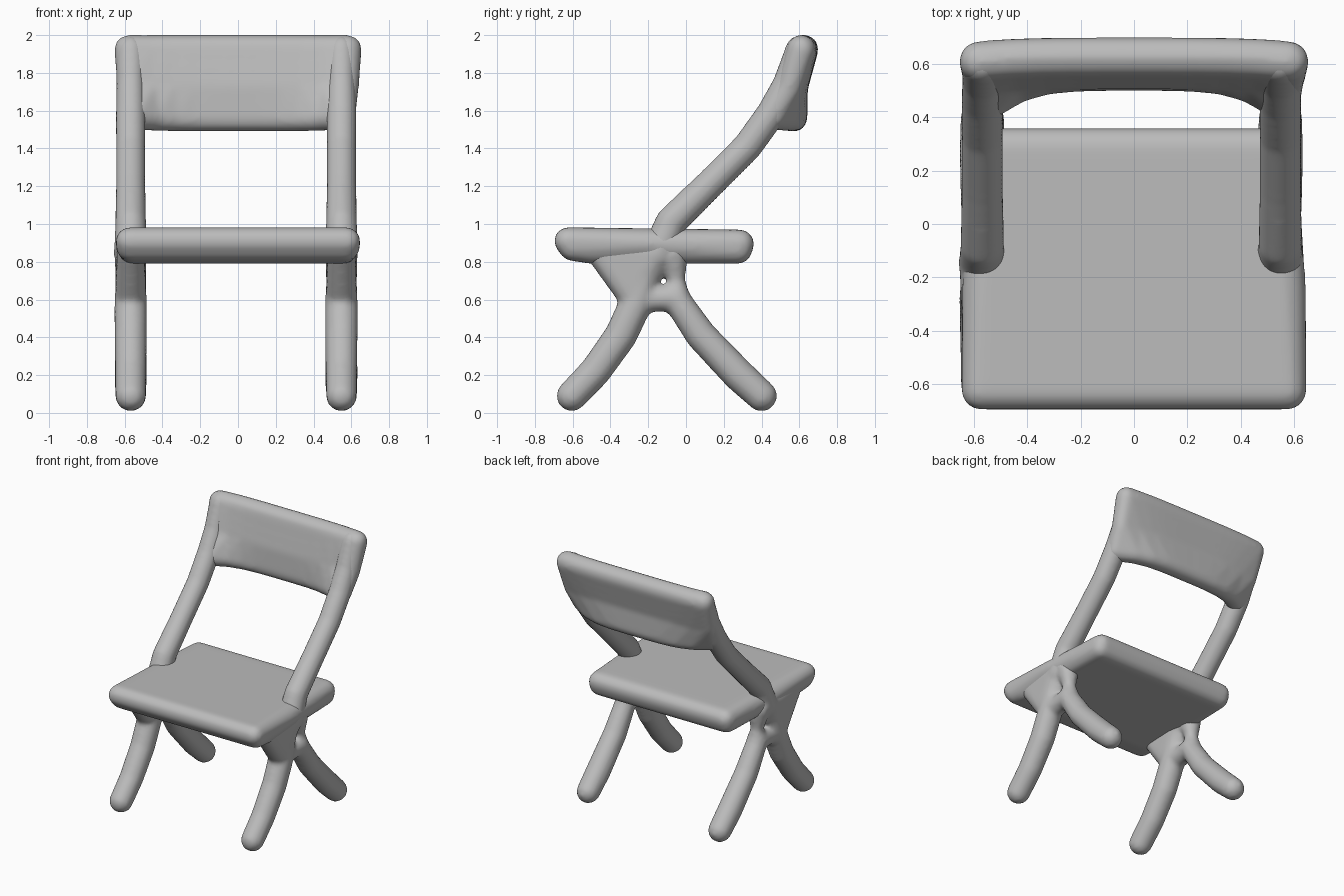
import bpy
import bmesh
from mathutils import Matrix

cube = bpy.data.objects.get("Cube")
if cube:
    bpy.data.objects.remove(cube, do_unlink=True)

grey = bpy.data.materials.new("plain grey")
grey.use_nodes = True
colour = (0.5, 0.5, 0.5, 1)
grey.diffuse_color = colour
grey.node_tree.nodes["Principled BSDF"].inputs["Base Color"].default_value = colour


def add_hull(bm, balls):
    """Wrap a rounded solid around balls given as (x, y, z, radius)."""
    part = bmesh.new()
    for x, y, z, r in balls:
        bmesh.ops.create_icosphere(part, subdivisions=3, radius=r,
                                   matrix=Matrix.Translation((x, y, z)))
    hull = bmesh.ops.convex_hull(part, input=part.verts[:])
    inside = [g for g in hull["geom_interior"] + hull["geom_unused"]
              if isinstance(g, bmesh.types.BMVert)]
    bmesh.ops.delete(part, geom=list(set(inside)), context='VERTS')
    mesh = bpy.data.meshes.new("piece")
    part.to_mesh(mesh)
    part.free()
    bm.from_mesh(mesh)
    bpy.data.meshes.remove(mesh)


def add_bar(bm, x, points):
    """Round bar through (y, z, radius) points in a side plane."""
    for a, b in zip(points, points[1:]):
        add_hull(bm, [(x, *a), (x, *b)])


def finish(bm, name):
    """Fuse the pieces of a part into one soft surface."""
    mesh = bpy.data.meshes.new(name)
    bm.to_mesh(mesh)
    bm.free()
    mesh.materials.append(grey)
    obj = bpy.data.objects.new(name, mesh)
    bpy.context.collection.objects.link(obj)
    remesh = obj.modifiers.new("fuse", 'REMESH')
    remesh.mode = 'VOXEL'
    remesh.voxel_size = 0.016
    remesh.use_smooth_shade = True
    soften = obj.modifiers.new("soften", 'SMOOTH')
    soften.factor = 0.5
    soften.iterations = 8


# Seat: thick rounded slab, bevelled under the front, narrower at the back
bm = bmesh.new()
corners = [(0.575, -0.625, 0.91, 0.072), (0.57, -0.6, 0.88, 0.075),
           (0.56, -0.5, 0.865, 0.075), (0.57, -0.25, 0.895, 0.075),
           (0.535, 0.285, 0.895, 0.075), (0.535, 0.275, 0.865, 0.075)]
add_hull(bm, [(side * x, y, z, r) for side in (-1, 1) for x, y, z, r in corners])
finish(bm, "seat")

# Backrest: panel bowed towards the back, ends flush with the posts
bm = bmesh.new()
columns = []
steps = 10
for i in range(steps + 1):
    t = 2 * i / steps - 1
    bow = t ** 4
    columns.append([(0.58 * t, 0.625 - 0.015 * bow, 1.925, 0.076),
                    (0.57 * t, 0.575 - 0.03 * bow, 1.72, 0.07),
                    (0.55 * t, 0.57 - 0.11 * bow, 1.56 + 0.01 * bow, 0.072)])
for a, b in zip(columns, columns[1:]):
    add_hull(bm, a[:2] + b[:2])
    add_hull(bm, a[1:] + b[1:])
finish(bm, "backrest")

# Side frames: back post, splayed legs and a gusset under the seat
back_post = [(-0.15, 0.84, 0.09), (-0.08, 1.01, 0.083), (0.125, 1.21, 0.079),
             (0.325, 1.41, 0.079), (0.455, 1.59, 0.08), (0.535, 1.74, 0.077),
             (0.605, 1.92, 0.08)]
front_leg = [(-0.605, 0.09, 0.082), (-0.48, 0.22, 0.084), (-0.345, 0.41, 0.087),
             (-0.27, 0.57, 0.088), (-0.22, 0.72, 0.08)]
rear_leg = [(0.4, 0.09, 0.083), (0.28, 0.2, 0.087), (0.08, 0.41, 0.083),
            (-0.05, 0.6, 0.075), (-0.05, 0.7, 0.045), (-0.07, 0.84, 0.08)]
gusset = [(-0.47, 0.865, 0.072), (-0.29, 0.63, 0.08), (-0.21, 0.68, 0.06),
          (-0.16, 0.85, 0.085)]
link = [(-0.27, 0.6, 0.075), (-0.15, 0.605, 0.07), (-0.05, 0.61, 0.075)]
for name, side in (("left", 1), ("right", -1)):
    bm = bmesh.new()
    x = side * 0.558 - 0.01
    for bar in (back_post, front_leg, rear_leg, link):
        add_bar(bm, x, bar)
    add_hull(bm, [(x, *ball) for ball in gusset])
    finish(bm, name + "_side_frame")
